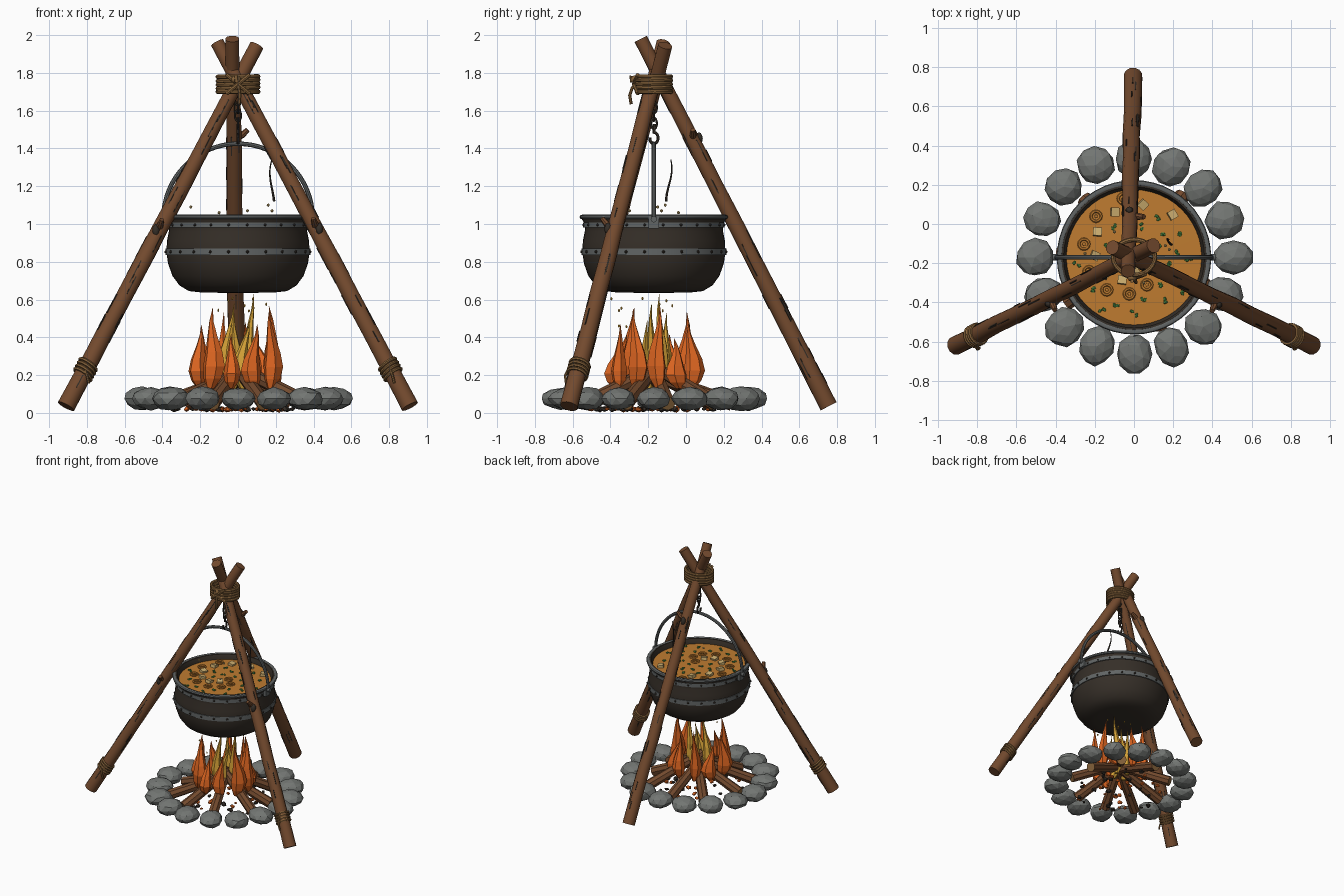
import bpy, bmesh, math, random
from math import sin, cos, pi, tau
from mathutils import Vector as V, Matrix as M

random.seed(7)
uni = random.uniform
cube = bpy.data.objects.get("Cube")
if cube:
    bpy.data.objects.remove(cube)


def material(name, *rgb):
    m = bpy.data.materials.new(name)
    m.use_nodes = True
    m.diffuse_color = (*rgb, 1)
    m.node_tree.nodes["Principled BSDF"].inputs["Base Color"].default_value = (*rgb, 1)
    return m


wood = material("brown wood", .17, .068, .027)
rope = material("tan rope", .25, .13, .045)
iron = material("dark iron", .036, .028, .021)
steel = material("grey steel", .12, .13, .13)
stone = material("grey stone", .17, .18, .17)
orange = material("flame orange", .72, .13, .015)
yellow = material("flame yellow", .68, .37, .04)
broth = material("soup broth", .52, .2, .03)
cream = material("cream vegetable", .6, .42, .16)
green = material("green herb", .06, .22, .05)

C = V((0, -.17, 0))  # shared axis of pot and fire


def finish(name, bm, *mats, smooth=True):
    bmesh.ops.recalc_face_normals(bm, faces=bm.faces)
    me = bpy.data.meshes.new(name)
    bm.to_mesh(me)
    bm.free()
    for m in mats:
        me.materials.append(m)
    ob = bpy.data.objects.new(name, me)
    bpy.context.collection.objects.link(ob)
    if smooth:
        bpy.ops.object.select_all(action='DESELECT')
        ob.select_set(True)
        bpy.context.view_layer.objects.active = ob
        bpy.ops.object.shade_smooth_by_angle(angle=math.radians(40))
    return ob


def loft(bm, rings, closed=False):
    """Skin a list of equally sized vertex rings; cap the ends unless closed."""
    rows = [[bm.verts.new(p) for p in ring] for ring in rings]
    n = len(rows[0])
    for a, b in zip(rows, rows[1:] + rows[:1] if closed else rows[1:]):
        for i in range(n):
            bm.faces.new((a[i], a[(i + 1) % n], b[(i + 1) % n], b[i]))
    if not closed:
        bm.faces.new(rows[0])
        bm.faces.new(rows[-1])


def circle(c, r, n, x=V((1, 0, 0)), y=V((0, 1, 0))):
    return [c + r * (x * cos(tau * i / n) + y * sin(tau * i / n)) for i in range(n)]


def sweep(bm, pts, radii, n=8, closed=False):
    pts = [V(p) for p in pts]
    if not isinstance(radii, list):
        radii = [radii] * len(pts)
    rings, x = [], None
    for i, p in enumerate(pts):
        nxt = pts[(i + 1) % len(pts)] if closed or i + 1 < len(pts) else p
        d = (nxt - (pts[i - 1] if closed or i else p)).normalized()
        x = d.orthogonal() if x is None else x - d * x.dot(d)
        x.normalize()
        rings.append(circle(p, radii[i], n, x, d.cross(x)))
    loft(bm, rings, closed)


def lathe(bm, profile, n=48, closed=False):
    loft(bm, [circle(C + V((0, 0, z)), r, n) for r, z in profile], closed)


def blob(bm, loc, scale, sub=1, jitter=0.0, turn=0.0):
    mat = M.Translation(loc) @ M.Rotation(turn, 4, 'Z') @ M.Diagonal((*scale, 1))
    made = bmesh.ops.create_icosphere(bm, subdivisions=sub, radius=1)["verts"]
    for v in made:
        v.co = mat @ (v.co * uni(1 - jitter, 1 + jitter))


def box(bm, loc, scale, rot=M.Identity(4)):
    bmesh.ops.create_cube(bm, size=1, matrix=M.Translation(loc) @ rot @ M.Diagonal((*scale, 1)))


def polar(r, a, z):
    return C + V((r * cos(a), r * sin(a), z))


# Tripod legs with bark cracks, cut branch stubs and foot lashings
legs = {"left_leg": ((.91, -.62, .035), (-.11, -.12, 1.96)),
        "right_leg": ((-.91, -.62, .035), (.1, -.11, 1.945)),
        "back_leg": ((-.005, .755, .035), (-.03, -.24, 1.98))}
cracks, stubs, knots, foot_rope = (bmesh.new() for _ in range(4))
for name, (foot, top) in legs.items():
    foot, top = V(foot), V(top)
    d = (top - foot).normalized()
    rot = d.to_track_quat('Z', 'Y').to_matrix().to_4x4()
    side, up = rot.col[0].xyz, rot.col[1].xyz
    radius = lambda t: .048 - .011 * t
    bm = bmesh.new()
    steps = [i / 10 for i in range(11)]
    sweep(bm, [foot.lerp(top, t) + (side * uni(-.003, .003) if 0 < t < 1 else V()) for t in steps],
          [radius(t) * uni(.98, 1.04) for t in steps], 12)
    finish(name, bm, wood)
    for i in range(30):
        t, a = uni(.05, .85), uni(0, tau)
        out = side * cos(a) + up * sin(a)
        box(cracks, foot.lerp(top, t) + out * radius(t), (.006, .005, uni(.06, .14)),
            rot @ M.Rotation(a + pi / 2, 4, 'Z'))
    back = name == "back_leg"
    t = .73 if back else .49
    p = foot.lerp(top, t)
    out = V((.8, .1, .45)) if back else V((0, -.9, .35))
    out = (out - d * out.dot(d)).normalized()
    tip = p + out * .08 + d * .035
    sweep(stubs, [p, p + out * .05 + d * .01, tip], [.022, .018, .013], 8)
    face = V((0, 1, 0)) if back else V((-.3 if foot.x < 0 else .3, -1, .4))
    face = (face - d * face.dot(d)).normalized()
    q = foot.lerp(top, t - .01)
    blob(knots, q + face * radius(t) * .85, (.02, .02, .035), 2)
    if not back:
        for k in range(4):
            c = foot.lerp(top, .088 + .009 * k)
            sweep(foot_rope, circle(c, .052, 16, side, (up + d * .15).normalized()), .009, 6, True)
        c = foot.lerp(top, .1) - V((0, .055, 0))
        sweep(foot_rope, [c, c + V((.01, -.015, -.03)), c + V((.02, -.01, -.07))], .007, 6)
finish("bark_cracks", cracks, iron, smooth=False)
finish("branch_stubs", stubs, wood)
finish("wood_knots", knots, iron)
finish("foot_lashings", foot_rope, rope)

# Top lashing with knot and hanging tail
bm = bmesh.new()
for k in range(5):
    tilt = uni(-.006, .006)
    sweep(bm, [C + V((.107 * cos(a), .09 * sin(a), 1.7 + .02 * k + tilt * cos(a)))
               for a in [tau * i / 28 for i in range(28)]], .012, 8, True)
for s in (-1, 1):
    sweep(bm, [C + V((s * .06, -.085, 1.69)), C + V((0, -.106, 1.74)), C + V((-s * .06, -.085, 1.79))], .011, 8)
blob(bm, C + V((-.01, -.1, 1.765)), (.026, .024, .022), 2)
sweep(bm, [C + V((-.01, y, z)) for y, z in
           ((-.1, 1.77), (-.125, 1.78), (-.12, 1.755), (-.1, 1.76))], .009, 8)
sweep(bm, [C + V((x, y, z)) for x, y, z in
           ((-.01, -.09, 1.74), (.005, -.115, 1.72), (.01, -.128, 1.68), (.005, -.12, 1.635))], .009, 8)
finish("top_lashing", bm, rope)

# Chain links and hook
bm = bmesh.new()
for k in range(5):
    across = V((1, 0, 0)) if k % 2 else V((0, 1, 0))
    sweep(bm, [C + across * .016 * cos(a) + V((0, 0, 1.7 - .042 * k + .03 * sin(a)))
               for a in [tau * i / 14 for i in range(14)]], .006, 6, True)
sweep(bm, [C + V((0, .022 * sin(a), 1.455 + .03 * cos(a))) for a in [i * .4 for i in range(13)]], .008, 6)
sweep(bm, [C + V((0, 0, 1.48)), C + V((0, 0, 1.53))], .008, 6)
finish("chain_and_hook", bm, iron)

# Pot body, inside wall and steel hoops
bm = bmesh.new()
lathe(bm, [(.02, .635), (.19, .637), (.26, .645), (.31, .675), (.347, .725), (.37, .79), (.379, .85),
           (.376, .91), (.366, .96), (.365, 1.0), (.385, 1.03), (.385, 1.045), (.36, 1.045),
           (.345, 1.01), (.345, .9), (.02, .88)])
finish("pot", bm, iron)
bm = bmesh.new()
for r, z, h in ((.384, .853, .018), (.374, .995, .014)):
    lathe(bm, [(r - .02, z - h), (r, z - h), (r, z + h), (r - .02, z + h)], closed=True)
lathe(bm, [(.38 + .014 * cos(a), 1.037 + .012 * sin(a)) for a in [tau * i / 8 for i in range(8)]], closed=True)
finish("pot_hoops", bm, steel)
bm = bmesh.new()
for i in range(24):
    a = tau * (i + .5) / 24
    blob(bm, polar(.385, a, .853), (.009,) * 3)
    blob(bm, polar(.375, a, .995), (.008,) * 3)
finish("pot_rivets", bm, iron)

# Handle with curled ends and side lugs
bm = bmesh.new()
sweep(bm, [C + V((.395 * cos(a), 0, 1.03 + .395 * sin(a))) for a in [pi * i / 32 for i in range(33)]], .012, 8)
for s in (-1, 1):
    box(bm, C + V((s * .382, 0, 1.01)), (.022, .055, .07))
    sweep(bm, [C + V((s * .37, 0, 1.025)), C + V((s * .415, 0, 1.025))], .017, 10)
finish("pot_handle", bm, steel)

# Soup surface and its ingredients
bm = bmesh.new()
lathe(bm, [(.347, .99), (.347, 1.008), (.02, 1.012)])
finish("soup", bm, broth)
carrots, cubes, herbs = (bmesh.new() for _ in range(3))
for i in range(42):
    p = polar(.31 * math.sqrt((i + .5) / 42), i * 2.4, 1.014)
    if i % 5 == 0:
        sweep(carrots, circle(p, .026, 12), .008, 6, True)
        blob(carrots, p, (.01, .01, .008))
    elif i % 5 == 2:
        box(cubes, p, (.045, .042, .03), M.Rotation(uni(0, pi), 4, 'Z') @ M.Rotation(.2, 4, 'X'))
    else:
        for k in range(2):
            blob(herbs, p + V((uni(-.015, .015), uni(-.015, .015), 0)), (.013, .009, .007), turn=uni(0, pi))
for x, y, z in ((.16, .06, 1.1), (.18, .04, 1.07), (-.25, .02, 1.09), (.05, -.13, 1.07), (-.1, .13, 1.06)):
    blob(cubes, C + V((x, y, z)), (.009,) * 3)
finish("carrot_slices", carrots, broth)
finish("potato_cubes_and_drops", cubes, cream, smooth=False)
finish("herb_leaves", herbs, green, smooth=False)

# Curling steam wisp
bm = bmesh.new()
sweep(bm, [(.175 + .018 * sin(3.2 * t + 2) + .02 * t * t, -.09 - .015 * cos(4 * t), 1.12 + .22 * t)
           for t in [i / 14 for i in range(15)]], [.007 - .004 * i / 14 for i in range(15)], 6)
finish("steam_wisp", bm, iron)

# Ring of faceted stones
bm = bmesh.new()
for i in range(16):
    a = tau * i / 16
    blob(bm, polar(.5 + uni(-.01, .01), a, .075), (uni(.095, .108), uni(.085, .098), uni(.058, .066)), 2, .06, a)
finish("fire_ring_stones", bm, stone, smooth=False)

# Firewood leaning together, with pale cut ends
bm = bmesh.new()
for i in range(9):
    a = tau * (i + .35) / 9 + uni(-.1, .1)
    sweep(bm, [polar(uni(.36, .42), a, .05), polar(-.03, a + uni(-.4, .4), uni(.2, .27))], [.04, .034], 8)
for f in bm.faces:
    f.material_index = int(len(f.verts) > 4)
finish("firewood", bm, wood, rope)

# Embers and charcoal on the ground
for name, mat, count in (("embers", orange, 26), ("charcoal", iron, 26)):
    bm = bmesh.new()
    for i in range(count):
        s = uni(.012, .025)
        blob(bm, polar(uni(.08, .36), uni(0, tau), .02), (s, s * .8, s * .7), 1, .2, uni(0, pi))
    finish(name, bm, mat, smooth=False)


# Tapered flames with curved tips
def flame(bm, base, h, r, lean):
    shape = ((0, .35), (.12, .8), (.27, 1), (.45, .78), (.65, .45), (.83, .2), (1, .02))
    spin = uni(0, tau)
    x, y = V((cos(spin), sin(spin), 0)), V((-sin(spin), cos(spin), 0))
    loft(bm, [circle(base + lean * (t * t) + x * .018 * sin(5 * t) + V((0, 0, h * t)), r * w, 6, x, y * .8)
              for t, w in shape])


outer, inner = bmesh.new(), bmesh.new()
for i in range(10):
    a = tau * (i + .2) / 10
    out = V((cos(a), sin(a), 0))
    flame(outer, polar(.2, a, .13), (.41, .27, .34)[i % 3] + uni(-.02, .03), uni(.052, .065), out * uni(-.07, .01))
for i in range(4):
    a = tau * i / 4 + .4
    flame(inner, polar(.06, a, .13), (.5, .4, .45, .36)[i], .045, V((.02, .02, 0)))
for i in range(10):
    blob(inner, polar(uni(.05, .24), uni(0, tau), uni(.45, .61)), (.006, .006, .009))
finish("outer_flames", outer, orange, smooth=False)
finish("inner_flames_and_sparks", inner, yellow, smooth=False)
